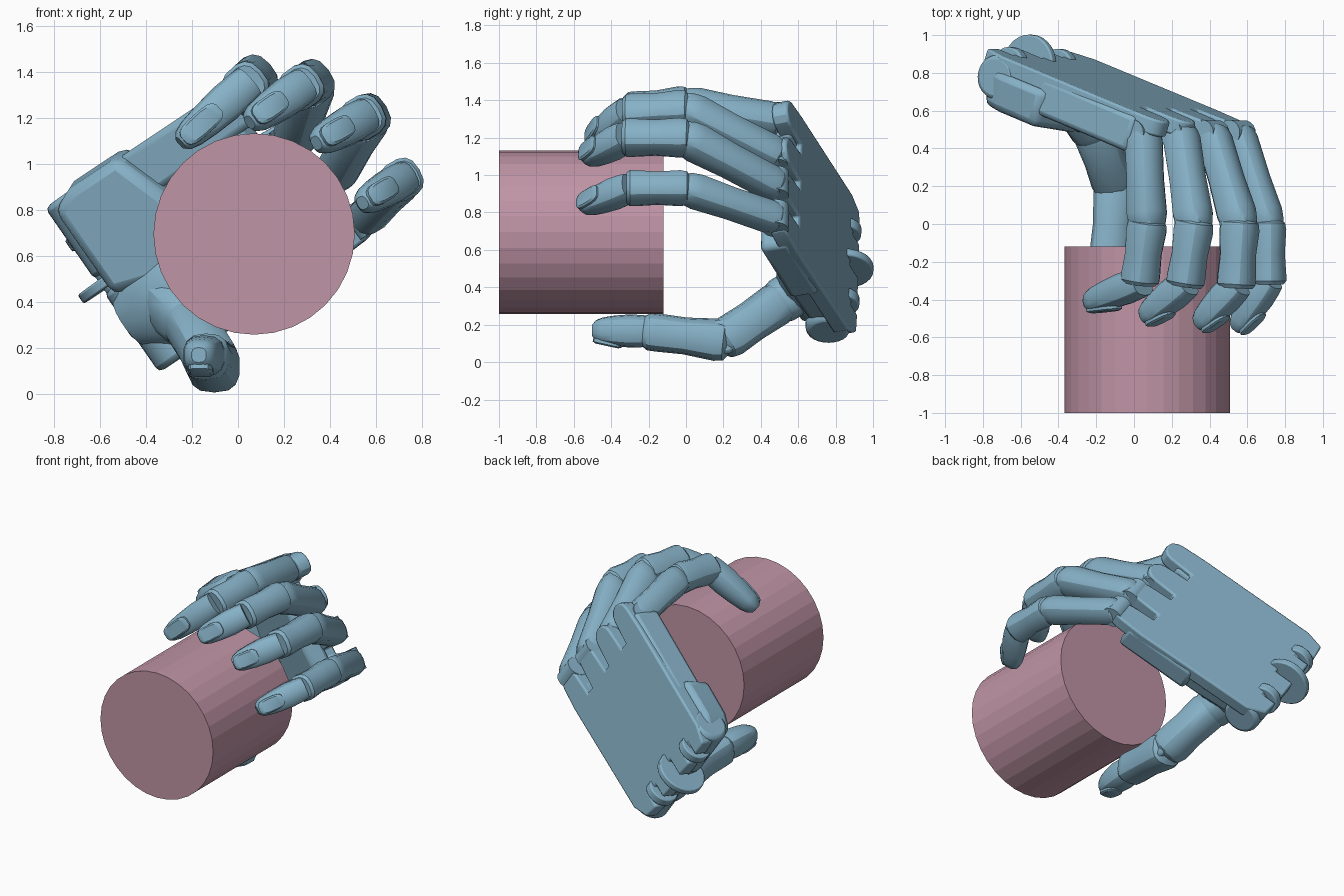
import bpy, bmesh, math
from mathutils import Vector as V, Matrix

if "Cube" in bpy.data.objects:
    bpy.data.objects.remove(bpy.data.objects["Cube"])

def mat(name, col):
    m = bpy.data.materials.new(name)
    m.diffuse_color = (*col, 1)
    m.use_nodes = True
    m.node_tree.nodes["Principled BSDF"].inputs["Base Color"].default_value = m.diffuse_color
    return m
BLUE, PINK = mat("blue", (0.24, 0.44, 0.57)), mat("pink", (0.53, 0.30, 0.38))

def finish(bm, name, m=BLUE, bevel=0, angle=30):
    bmesh.ops.recalc_face_normals(bm, faces=bm.faces[:])
    me = bpy.data.meshes.new(name)
    bm.to_mesh(me)
    bm.free()
    me.materials.append(m)
    ob = bpy.data.objects.new(name, me)
    bpy.context.collection.objects.link(ob)
    bpy.context.view_layer.objects.active = ob
    for o in bpy.context.selected_objects:
        o.select_set(False)
    ob.select_set(True)
    if bevel:
        b = ob.modifiers.new("bevel", 'BEVEL')
        b.width, b.segments, b.limit_method, b.angle_limit = bevel, 2, 'ANGLE', 0.7
    bpy.ops.object.shade_smooth_by_angle(angle=math.radians(angle))
    return ob

def loft(name, rings, n=14, power=0.75):
    """rings: (centre, half side vector, half up vector), superellipse sections"""
    bm = bmesh.new()
    loops = []
    for c, s, u in rings:
        ring = []
        for i in range(n):
            a = math.tau * (i + 0.5) / n
            x, y = [math.copysign(abs(f) ** power, f) for f in (math.cos(a), math.sin(a))]
            ring.append(bm.verts.new(c + s * x + u * y))
        loops.append(ring)
    for p, q in zip(loops, loops[1:]):
        for i in range(n):
            bm.faces.new((p[i], p[i - 1], q[i - 1], q[i]))
    bm.faces.new(loops[0])
    bm.faces.new(loops[-1])
    return finish(bm, name)

def drum(name, centre, axis, r, depth, n=24, m=BLUE, angle=30, bevel=0):
    bm = bmesh.new()
    rot = V(axis).to_track_quat('Z', 'Y').to_matrix().to_4x4()
    bmesh.ops.create_cone(bm, cap_ends=True, segments=n, radius1=r, radius2=r, depth=depth,
                          matrix=Matrix.Translation(centre) @ rot)
    return finish(bm, name, m, bevel, angle)

# Palm frame: l runs knuckles to wrist, w index to little finger, n out of the back
L, W = V((-.785, .331, -.523)).normalized(), V((.57, -.022, -.822)).normalized()
N = W.cross(L).normalized()
def P(l, w, n=0):
    return V((.08, .56, 1.42)) + L * l + W * w + N * n

def slab(name, outline, n0, n1, bevel=0.02, inset=1.0):
    bm = bmesh.new()
    cl = sum(p[0] for p in outline) / len(outline)
    cw = sum(p[1] for p in outline) / len(outline)
    top = [bm.verts.new(P(l, w, n1)) for l, w in outline]
    bot = [bm.verts.new(P(cl + (l - cl) * inset, cw + (w - cw) * inset, n0)) for l, w in outline]
    bm.faces.new(top)
    bm.faces.new(bot)
    for i in range(len(top)):
        bm.faces.new((top[i], top[i - 1], bot[i - 1], bot[i]))
    return finish(bm, name, BLUE, bevel)

# Back plate with four rounded knuckle lobes and wrist notches
outline = []
for w in (.10, .34, .57, .81):
    outline.append((.19, w - .09))
    for i in range(7):
        a = math.pi * i / 6
        outline.append((.03 - .08 * math.sin(a), w - .08 * math.cos(a)))
    outline.append((.19, w + .09))
outline += [(1.0, .88), (1.12, .82), (1.13, .7), (1.03, .7), (1.03, .6), (1.13, .6), (1.13, .46), (1.0, .46),
            (1.0, .37), (1.13, .37), (1.13, .24), (1.03, .24), (1.03, .15), (1.13, .15), (1.12, .04), (1.0, 0)]
slab("palm_back_plate", outline, -.09, 0, .012)

# Palm body, side rails, wrist block and thumb pad
slab("palm_body", [(.16, .03), (.12, .34), (.16, .6), (.17, .88), (.7, .87), (1.04, .84), (1.12, .78),
                   (1.12, .1), (.95, .02)], -.2, -.07, .03, .95)
slab("index_side_rail", [(.08, .0), (.08, .2), (.72, .22), (.72, .0)], -.22, -.02, .03)
slab("little_side_rail", [(.09, .72), (.09, .9), (.6, .9), (.6, .74)], -.19, -.02, .03)
slab("wrist_block", [(.66, -.03), (.56, .25), (.62, .45), (.8, .58), (1.07, .5), (1.07, .02), (.95, -.03)],
     -.29, -.08, .04, .9)
loft("thumb_pad", [(P(l, w, -.17), W * a, N * b) for l, w, a, b in
                   ((.54, .64, .06, .04), (.6, .63, .16, .11), (.78, .62, .21, .17),
                    (.97, .62, .2, .15), (1.09, .62, .12, .09))], 16, 1)

# Wrist barrel and hinge discs
for i, (w0, w1) in enumerate(((0, .38), (.45, .6), (.67, .87))):
    drum(f"wrist_barrel_{i}", P(1.0, (w0 + w1) / 2, -.12), W, .12, w1 - w0, 24, bevel=.025)
drum("wrist_disc", P(1.08, .415, -.07), W, .16, .045, 28, bevel=.008)
for i, w in enumerate((.195, .65)):
    drum(f"wrist_lug_{i}", P(1.05, w, -.07), W, .1, .06, 20, bevel=.008)

# One finger segment lofted along a line
BODY = ((-.08, .6), (-.03, .88), (.06, .98), (.5, .94), (.88, 1), (1.0, .9), (1.08, .62))
MID = ((-.1, .55), (-.02, .93), (.1, 1), (.5, .92), (.86, 1), (.97, 1), (1.03, .85))
TIP = ((-.05, .8), (.06, .86), (.3, .92), (.6, .86), (.82, .76), (.94, .6), (1.0, .36))
def segment(name, a, b, r0, r1, side, shape):
    d = b - a
    s = (side - d.normalized() * side.dot(d.normalized())).normalized()
    u = d.normalized().cross(s)
    loft(name, [(a + d * t, s * (k * (r0 + (r1 - r0) * t)), u * (k * (r0 + (r1 - r0) * t)))
                for t, k in shape])
    return s, u

def finger(name, pts, r, side=None):
    p = [V(q) for q in pts]
    if side is None:
        side = (p[2] - p[1]).cross(p[3] - p[2]).normalized()
    segment(name + "_lower", p[0], p[1], r[0], r[1], side, BODY)
    segment(name + "_middle", p[1], p[2], r[1], r[2], side, MID)
    s, u = segment(name + "_tip", p[2], p[3], r[2], r[2] * .9, side, TIP)
    # pad on the inside of the middle joint
    drum(f"{name}_joint", p[1] - u * .02, side, r[1] * .82, r[1] * 1.4, 16, bevel=.02)
    # nail
    d = (p[3] - p[2]).normalized()
    ln = (p[3] - p[2]).length
    f = (d - u * .2).normalized()
    c = p[2] + d * ln * .72 + u * r[2] * .68
    loft(name + "_nail", [(c + f.cross(s) * h, s * r[2] * k, f * ln * .25 * k / .5)
                          for h, k in ((-.03, .54), (.006, .54), (.014, .44))], 16, .6)

FINGERS = {
    "index_finger": (((.05, .47, 1.29), (.07, .0, 1.37), (.03, -.31, 1.34), (-.25, -.42, 1.09)), (.095, .1, .095)),
    "middle_finger": (((.25, .47, 1.11), (.32, .0, 1.35), (.27, -.32, 1.33), (.05, -.5, 1.18)), (.095, .1, .095)),
    "ring_finger": (((.42, .47, .95), (.56, .0, 1.2), (.54, -.33, 1.2), (.34, -.54, 1.09)), (.09, .1, .095)),
    "little_finger": (((.56, .47, .77), (.71, .0, .93), (.71, -.31, .93), (.54, -.56, .83)), (.085, .09, .09)),
}
for name, (pts, r) in FINGERS.items():
    finger(name, pts, r)
    drum(name + "_knuckle", V(pts[0]) + V((-.015, .01, 0)), W, .07, .15, 18)

# Thumb with its root in the palm
finger("thumb", ((-.21, .5, .32), (-.1, .2, .115), (-.14, -.21, .165), (-.17, -.5, .17)), (.12, .115, .1), V((-1, 0, 0)))
segment("thumb_root", V((-.36, .74, .47)), V((-.2, .48, .31)), .15, .12, V((-1, 0, 0)), BODY)

# Gripped cylinder
drum("gripped_cylinder", V((.07, -.56, .695)), (0, 1, 0), .437, .88, 32, PINK, 5)
